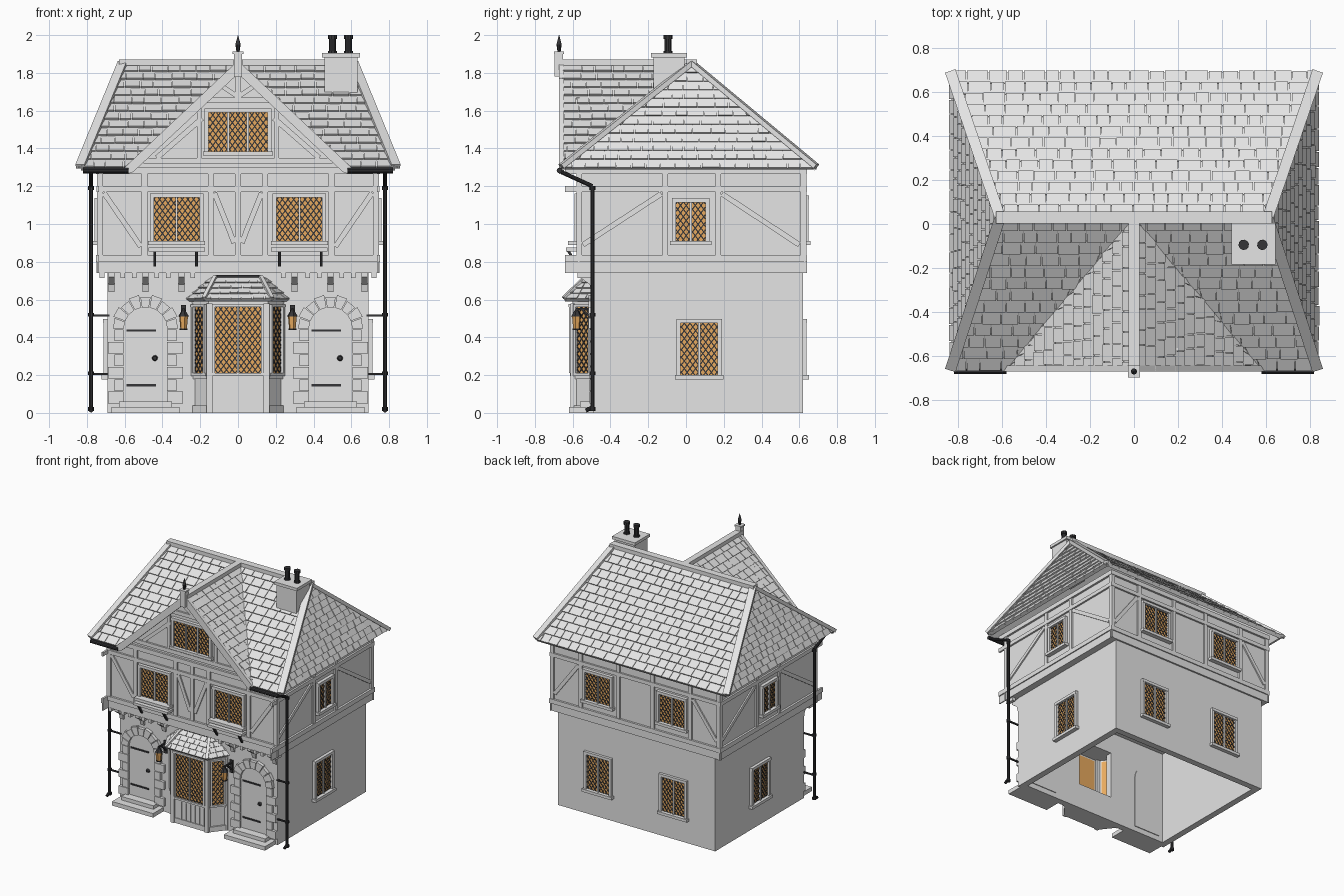
import bpy, math, random
from mathutils import Vector as V

random.seed(4)
if "Cube" in bpy.data.objects:
    bpy.data.objects.remove(bpy.data.objects["Cube"])


def material(name, rgb):
    m = bpy.data.materials.new(name)
    m.use_nodes = True
    m.diffuse_color = (*rgb, 1)
    m.node_tree.nodes["Principled BSDF"].inputs["Base Color"].default_value = (*rgb, 1)
    return m


GREY = material("pale_grey", (0.78, 0.78, 0.78))
DARK = material("dark_iron", (0.035, 0.035, 0.038))
AMBER = material("amber_glass", (1.0, 0.5, 0.14))


# --- every part is a list of prisms: pairs of matching point loops ---
def make(name, mat, prisms, smooth=False):
    verts, faces = [], []
    for a, b in prisms:
        n = sum((p.cross(q) for p, q in zip(a, a[1:] + a[:1])), V())
        if n.dot(sum(b, V()) - sum(a, V())) < 0:
            a, b = a[::-1], b[::-1]
        k, s = len(a), len(verts)
        verts += a + b
        faces.append([s + i for i in reversed(range(k))])
        faces.append([s + k + i for i in range(k)])
        faces += [[s + i, s + (i + 1) % k, s + k + (i + 1) % k, s + k + i] for i in range(k)]
    me = bpy.data.meshes.new(name)
    me.from_pydata([tuple(v) for v in verts], [], faces)
    me.materials.append(mat)
    ob = bpy.data.objects.new(name, me)
    bpy.context.collection.objects.link(ob)
    if smooth:
        bpy.ops.object.select_all(action='DESELECT')
        ob.select_set(True)
        bpy.context.view_layer.objects.active = ob
        bpy.ops.object.shade_smooth_by_angle()


def plan(pts, z0, z1):
    return [V((x, y, z0)) for x, y in pts], [V((x, y, z1)) for x, y in pts]


def box(x0, x1, y0, y1, z0, z1):
    return plan([(x0, y0), (x1, y0), (x1, y1), (x0, y1)], z0, z1)


def rod(p, q, r0, r1=None, n=10):
    p, q = V(p), V(q)
    side = (q - p).orthogonal().normalized()
    other = (q - p).normalized().cross(side)
    ring = [side * math.cos(math.tau * i / n) + other * math.sin(math.tau * i / n) for i in range(n)]
    return [p + d * r0 for d in ring], [q + d * (r0 if r1 is None else r1) for d in ring]


def beam(p, q, w, h):
    p, q = V(p), V(q)
    s = (q - p).cross(V((0, 0, 1))).normalized() * w / 2
    u = s.cross(q - p).normalized() * h / 2
    c = [s + u, u - s, -s - u, s - u]
    return [p + d for d in c], [q + d for d in c]


# --- wall frames: an origin and a horizontal direction ---
def frame(origin, u):
    return V(origin), V(u).normalized()


def slab(F, pts, d0, d1):
    o, u = F
    n = u.cross(V((0, 0, 1)))
    return tuple([o + u * a + V((0, 0, z)) + n * d for a, z in pts] for d in (d0, d1))


def rect(F, u0, u1, z0, z1, d0, d1):
    return slab(F, [(u0, z0), (u1, z0), (u1, z1), (u0, z1)], d0, d1)


def bar(F, a, b, w, d0, d1):
    dx, dz = b[0] - a[0], b[1] - a[1]
    k = w / 2 / math.hypot(dx, dz)
    x, z = -dz * k, dx * k
    return slab(F, [(a[0] - x, a[1] - z), (b[0] - x, b[1] - z), (b[0] + x, b[1] + z), (a[0] + x, a[1] + z)], d0, d1)


def window(name, F, u0, u1, z0, z1, lights=2, fw=0.022, sill=0.035):
    make(name + "_glass", AMBER, [rect(F, u0, u1, z0, z1, 0, 0.006)])
    lead, a, b = [], 0.03, 0.04
    w = (u1 - u0) / lights
    for i in range(lights):
        l, r = u0 + i * w, u0 + (i + 1) * w
        c = z0 - b / a * w + b / 2
        while c < z1:
            s, e = max(l, l + (z0 - c) * a / b), min(r, l + (z1 - c) * a / b)
            if e - s > 0.004:
                p, q = c + (s - l) * b / a, c + (e - l) * b / a
                lead.append(bar(F, (s, p), (e, q), 0.006, 0.006, 0.009))
                lead.append(bar(F, (l + r - s, p), (l + r - e, q), 0.006, 0.006, 0.009))
            c += b
    make(name + "_leading", DARK, lead)
    bars = [rect(F, u0 - fw, u0, z0, z1, 0, 0.024), rect(F, u1, u1 + fw, z0, z1, 0, 0.024),
            rect(F, u0 - fw, u1 + fw, z1, z1 + fw, 0, 0.026),
            rect(F, u0 - fw * 1.4, u1 + fw * 1.4, z0 - fw, z0, 0, sill)]
    bars += [rect(F, u0 + i * w - 0.006, u0 + i * w + 0.006, z0, z1, 0, 0.018) for i in range(1, lights)]
    make(name + "_frame", GREY, bars)


# --- roof slopes: deck plus courses of separate tiles ---
def slope(name, bl, br, tl, tr, rows, size, thick=0.014):
    bl, br, tl, tr = V(bl), V(br), V(tl), V(tr)
    e = (br - bl + tr - tl).normalized()
    up = (tl - bl) - e * (tl - bl).dot(e)
    n = e.cross(up).normalized()

    def at(u, t, h):
        lo = (tl - bl).dot(e) * t
        hi = (br - bl).dot(e) * (1 - t) + (tr - bl).dot(e) * t
        return bl + e * min(max(u, lo), max(lo, hi)) + up * t + n * h

    quad = [bl, br, tr, tl]
    out = [([p - n * 0.016 for p in quad], [p + n * 0.002 for p in quad])]
    first = min(0, (tl - bl).dot(e))
    last = max((br - bl).dot(e), (tr - bl).dot(e))
    for i in range(rows):
        t0, t1 = i / rows, (i + 1) / rows
        u = first - random.uniform(0, size)
        while u < last:
            v = u + size * random.uniform(0.7, 1.25)
            c = [(u, t0), (v - 0.004, t0), (v - 0.004, t1), (u, t1)]
            h = thick * random.uniform(0.85, 1.15)
            low = [at(p, t, 0) for p, t in c]
            if (low[1] - low[0]).length + (low[2] - low[3]).length > 0.006:
                out.append((low, [at(p, t, h if t == t0 else h * 0.3) for p, t in c]))
            u = v
    make(name, GREY, out)


X, YF, YB, ZE, RX, RY, ZR, GX = 0.83, -0.66, 0.69, 1.295, 0.61, 0.03, 1.845, 0.58
slope("back_roof", (X, YB, ZE), (-X, YB, ZE), (RX, RY, ZR), (-RX, RY, ZR), 13, 0.085)
slope("left_hip", (X, YF, ZE), (X, YB, ZE), (RX, RY, ZR), (RX, RY, ZR), 12, 0.085)
slope("right_hip", (-X, YB, ZE), (-X, YF, ZE), (-RX, RY, ZR), (-RX, RY, ZR), 12, 0.085)
slope("front_roof_left", (GX, YF, ZE), (X, YF, ZE), (0, RY, ZR), (RX, RY, ZR), 13, 0.085)
slope("front_roof_right", (-X, YF, ZE), (-GX, YF, ZE), (-RX, RY, ZR), (0, RY, ZR), 13, 0.085)
slope("gable_roof_left", (GX, -0.67, ZE), (GX, YF, ZE), (0, -0.67, ZR), (0, RY, ZR), 13, 0.085)
slope("gable_roof_right", (-GX, YF, ZE), (-GX, -0.67, ZE), (0, RY, ZR), (0, -0.67, ZR), 13, 0.085)
caps = [beam((-RX - 0.02, RY, ZR + 0.01), (RX + 0.02, RY, ZR + 0.01), 0.055, 0.03),
        beam((0, -0.67, ZR + 0.01), (0, RY, ZR + 0.01), 0.05, 0.03)]
caps += [beam((s * (X + 0.005), y, ZE + 0.01), (s * RX, RY, ZR + 0.008), 0.05, 0.026)
         for s in (-1, 1) for y in (YF, YB)]
make("ridge_and_hip_caps", GREY, caps)

# --- walls ---
make("ground_floor_walls", GREY, [
    box(-0.69, 0.69, 0.57, 0.62, 0, 0.74), box(-0.69, -0.64, -0.44, 0.57, 0, 0.74),
    box(0.64, 0.69, -0.44, 0.57, 0, 0.74), box(-0.69, -0.15, -0.49, -0.44, 0, 0.74),
    box(0.15, 0.69, -0.49, -0.44, 0, 0.74), box(-0.15, 0.15, -0.49, -0.44, 0, 0.2),
    box(-0.15, 0.15, -0.49, -0.44, 0.57, 0.74)])
make("upper_floor_walls", GREY, [box(-0.735, 0.735, -0.565, 0.625, 0.74, 1.29)])
front = frame((0, -0.565, 0), (1, 0, 0))
back = frame((0, 0.625, 0), (-1, 0, 0))
sides = {"left": (1, frame((0.735, 0, 0), (0, 1, 0))), "right": (-1, frame((-0.735, 0, 0), (0, -1, 0)))}
make("gable_wall", GREY, [slab(front, [(-0.55, 1.29), (0.55, 1.29), (0, 1.82)], -0.3, 0)])


# --- timber framing ---
def framing(F, half, posts, braces, lo=-1):
    t = [rect(F, -half, half, z0, z1, 0, d) for z0, z1, d in
         ((0.74, 0.8, 0.008), (0.8, 0.835, 0.016), (1.17, 1.2, 0.014), (1.265, 1.3, 0.016))]
    t += [rect(F, p - 0.015, p + 0.015, 0.83, 1.27, 0, 0.012) for p in posts]
    return t + [bar(F, a, b, 0.028, 0, 0.01) for a, b in braces]


pair = (-1, 1)
timbers = framing(front, 0.75, [s * p for s in pair for p in (0.73, 0.495, 0.145)] + [0],
                  [((s * a, 1.165), (s * b, c)) for s in pair for a, b, c in ((0.71, 0.515, 0.88), (0.125, 0.02, 0.9))])
timbers += framing(back, 0.75, [s * p for s in pair for p in (0.73, 0.48, 0.15)],
                   [((s * 0.71, 0.88), (s * 0.5, 1.16)) for s in pair])
for s, F in sides.values():
    timbers += framing(F, 0.64, [s * p for p in (-0.565, -0.11, 0.17, 0.62)],
                       [((s * -0.545, 0.89), (s * -0.13, 1.16)), ((s * 0.6, 0.89), (s * 0.19, 1.16))])
timbers += [rect(front, -0.5, 0.5, 1.32, 1.35, 0, 0.014), rect(front, -0.2, 0.2, 1.64, 1.67, 0, 0.014),
            rect(front, -0.015, 0.015, 1.66, 1.84, 0, 0.016)]
for s in pair:
    timbers += [bar(front, (s * 0.43, 1.35), (s * 0.19, 1.56), 0.028, 0, 0.012),
                bar(front, (s * 0.01, 1.68), (s * 0.1, 1.74), 0.024, 0, 0.012),
                rect(front, s * 0.205 - 0.013, s * 0.205 + 0.013, 1.35, 1.64, 0, 0.012)]
make("timber_frame", GREY, timbers)
make("barge_boards", GREY, [slab(front, [(0, 1.865), (s * 0.6, 1.3), (s * 0.585, 1.265), (s * 0.555, 1.275), (0, 1.795)],
                                 0.08, 0.108) for s in pair])
make("gable_finial", GREY, [box(-0.022, 0.022, -0.695, -0.65, 1.78, 1.9), box(-0.028, 0.028, -0.7, -0.645, 1.9, 1.912)])
make("finial_spike", DARK, [rod((0, -0.672, 1.91), (0, -0.672, 1.95), 0.008, 0.014),
                            rod((0, -0.672, 1.95), (0, -0.672, 2), 0.014, 0.001)])

# --- jetty corbels and joist ends ---
shape = [(-0.48, 0.64), (-0.5, 0.64), (-0.51, 0.68), (-0.545, 0.705), (-0.565, 0.72), (-0.565, 0.745), (-0.48, 0.745)]
make("jetty_corbels", GREY, [slab(frame((s * x, 0, 0), (0, 1, 0)), shape, -0.016, 0.016)
                             for s in pair for x in (0.67, 0.49, 0.3)])
make("joist_ends", GREY, [box(s * x - 0.012, s * x + 0.012, -0.575, -0.5, 0.715, 0.745)
                          for s in pair for x in (0.72, 0.61, 0.55, 0.43, 0.37, 0.24)])

# --- windows ---
for s, tag in ((-1, "right"), (1, "left")):
    window("upper_front_window_" + tag, front, s * 0.325 - 0.12, s * 0.325 + 0.12, 0.91, 1.14, sill=0.06)
    window("upper_back_window_" + tag, back, s * 0.325 - 0.11, s * 0.325 + 0.11, 0.91, 1.13)
    window("lower_back_window_" + tag, frame((0, 0.615, 0), (-1, 0, 0)), s * 0.33 - 0.1, s * 0.33 + 0.1, 0.2, 0.475)
    F = sides[tag][1]
    window("upper_side_window_" + tag, F, s * 0.025 - 0.078, s * 0.025 + 0.078, 0.91, 1.115)
    window("lower_side_window_" + tag, frame((s * 0.688, 0, 0), F[1]), s * 0.07 - 0.098, s * 0.07 + 0.098, 0.2, 0.475)
window("gable_window", front, -0.155, 0.155, 1.385, 1.59, lights=3)
make("window_shelves", GREY, [box(s * 0.325 - 0.15, s * 0.325 + 0.15, -0.635, -0.56, 0.855, 0.875) for s in pair])
make("shelf_brackets", DARK, [beam((s * x, -0.575, 0.78), (s * x, -0.625, 0.86), 0.014, 0.014)
                              for s in pair for x in (0.22, 0.44)])

# --- bay window ---
bay = [(-0.24, -0.48), (-0.15, -0.595), (0.15, -0.595), (0.24, -0.48)]
grow = lambda k: [(x * k, -0.48 + (y + 0.48) * k) for x, y in bay]
make("bay_body", GREY, [plan(bay, 0, 0.19), plan(grow(1.06), 0, 0.04), plan(grow(1.04), 0.18, 0.2), plan(grow(1.05), 0.57, 0.605)]
     + [box(x - 0.016, x + 0.016, y - 0.016, y + 0.016, 0, 0.58) for x, y in bay]
     + [box(x - 0.004, x + 0.004, -0.601, -0.59, 0.04, 0.18) for x in [i * 0.04 - 0.12 for i in range(7)]])
window("bay_front_window", frame((0, -0.595, 0), (1, 0, 0)), -0.122, 0.122, 0.21, 0.56, fw=0.016, sill=0.02)
for s, a in ((1, (0.15, -0.595, 0)), (-1, (-0.24, -0.48, 0))):
    window("bay_side_window_" + ("left" if s > 0 else "right"), frame(a, (0.09, 0.115 * s, 0)),
           0.03, 0.116, 0.21, 0.56, lights=1, fw=0.014, sill=0.02)
slope("bay_roof_front", (-0.18, -0.645, 0.6), (0.18, -0.645, 0.6), (-0.12, -0.53, 0.715), (0.12, -0.53, 0.715), 4, 0.06, 0.01)
slope("bay_roof_left", (0.18, -0.645, 0.6), (0.27, -0.49, 0.6), (0.12, -0.53, 0.715), (0.14, -0.49, 0.715), 4, 0.06, 0.01)
slope("bay_roof_right", (-0.27, -0.49, 0.6), (-0.18, -0.645, 0.6), (-0.14, -0.49, 0.715), (-0.12, -0.53, 0.715), 4, 0.06, 0.01)
make("bay_hip_caps", GREY, [beam((s * 0.18, -0.648, 0.608), (s * 0.12, -0.53, 0.722), 0.022, 0.016) for s in pair])
make("bay_flashing", DARK, [box(-0.12, 0.12, -0.535, -0.49, 0.716, 0.73)])

# --- doors with stone surrounds, steps and lanterns ---
wall = frame((0, -0.49, 0), (1, 0, 0))
stones, doors, iron, steps = [], [], [], []
polar = lambda c, r, a: (c + r * math.cos(a), 0.445 + r * math.sin(a))
for c in (-0.49, 0.49):
    arch = [polar(c, 0.115, math.pi * i / 16) for i in range(17)]
    doors.append(slab(wall, [(c - 0.115, 0.04)] + [(c + 0.115, 0.04)] + arch, -0.056, 0.006))
    for i in range(9):
        a, b, r = math.pi * i / 9 + 0.015, math.pi * (i + 1) / 9 - 0.015, 0.172 + 0.01 * (i % 2)
        stones.append(slab(wall, [polar(c, 0.115, a), polar(c, r, a), polar(c, r, b), polar(c, 0.115, b)], 0, 0.026))
    for i in range(6):
        w = (0.198, 0.165)[i % 2]
        for s in pair:
            stones.append(rect(wall, c + s * 0.115, c + s * w, 0.05 + i * 0.066, 0.112 + i * 0.066, 0, 0.022))
    iron += [rect(wall, c - 0.1, c + 0.055, z, z + 0.012, 0.005, 0.012) for z in (0.14, 0.43)]
    iron.append(rod((c + 0.05, -0.495, 0.29), (c + 0.05, -0.512, 0.29), 0.016, 0.01))
    steps += [box(c - 0.18, c + 0.18, -0.62, -0.45, 0, 0.032), box(c - 0.14, c + 0.14, -0.56, -0.45, 0.032, 0.06)]
make("doors", GREY, doors)
make("door_stones", GREY, stones)
make("door_ironwork", DARK, iron)
make("door_steps", GREY, steps)
lamp, glow = [], []
for s in pair:
    x, y = s * 0.288, -0.58
    glow.append(rod((x, y, 0.448), (x, y, 0.51), 0.018, 0.024, 6))
    lamp += [rod((x, y, 0.51), (x, y, 0.55), 0.03, 0.005, 6), rod((x, y, 0.44), (x, y, 0.448), 0.022, n=6),
             beam((x, -0.49, 0.55), (x, y - 0.005, 0.55), 0.012, 0.012), beam((x, -0.49, 0.49), (x, -0.55, 0.548), 0.01, 0.01),
             box(x - 0.014, x + 0.014, -0.5, -0.488, 0.47, 0.57)]
make("lantern_glass", AMBER, glow)
make("lantern_iron", DARK, lamp)

# --- gutters and downpipes ---
pipes = []
for s in pair:
    x, y = s * 0.778, -0.495
    path = [(x, -0.53, 0.012), (x, y, 0.03), (x, y, 1.2), (x, -0.66, 1.275)]
    pipes += [rod(a, b, 0.011) for a, b in zip(path, path[1:])]
    pipes += [rod((x, y, z), (x, y, z + 0.02), 0.015) for z in (0.01, 0.2, 0.51, 1.18)]
    pipes += [box(min(x, s * 0.68), max(x, s * 0.68), y, y + 0.012, z, z + 0.01) for z in (0.2, 0.51)]
    pipes.append(rod((s * 0.58, -0.67, 1.283), (s * 0.82, -0.67, 1.283), 0.015))
make("gutters_and_downpipes", DARK, pipes, True)

# --- chimney ---
make("chimney_stack", GREY, [box(0.457, 0.633, -0.172, -0.008, 1.6, 1.885), box(0.445, 0.645, -0.184, 0.004, 1.882, 1.905)])
make("chimney_pots", DARK, [rod((x, -0.095, a), (x, -0.095, b), r) for x in (0.5, 0.585)
                            for a, b, r in ((1.9, 1.99, 0.018), (1.9, 1.915, 0.024), (1.98, 2.0, 0.024))], True)
